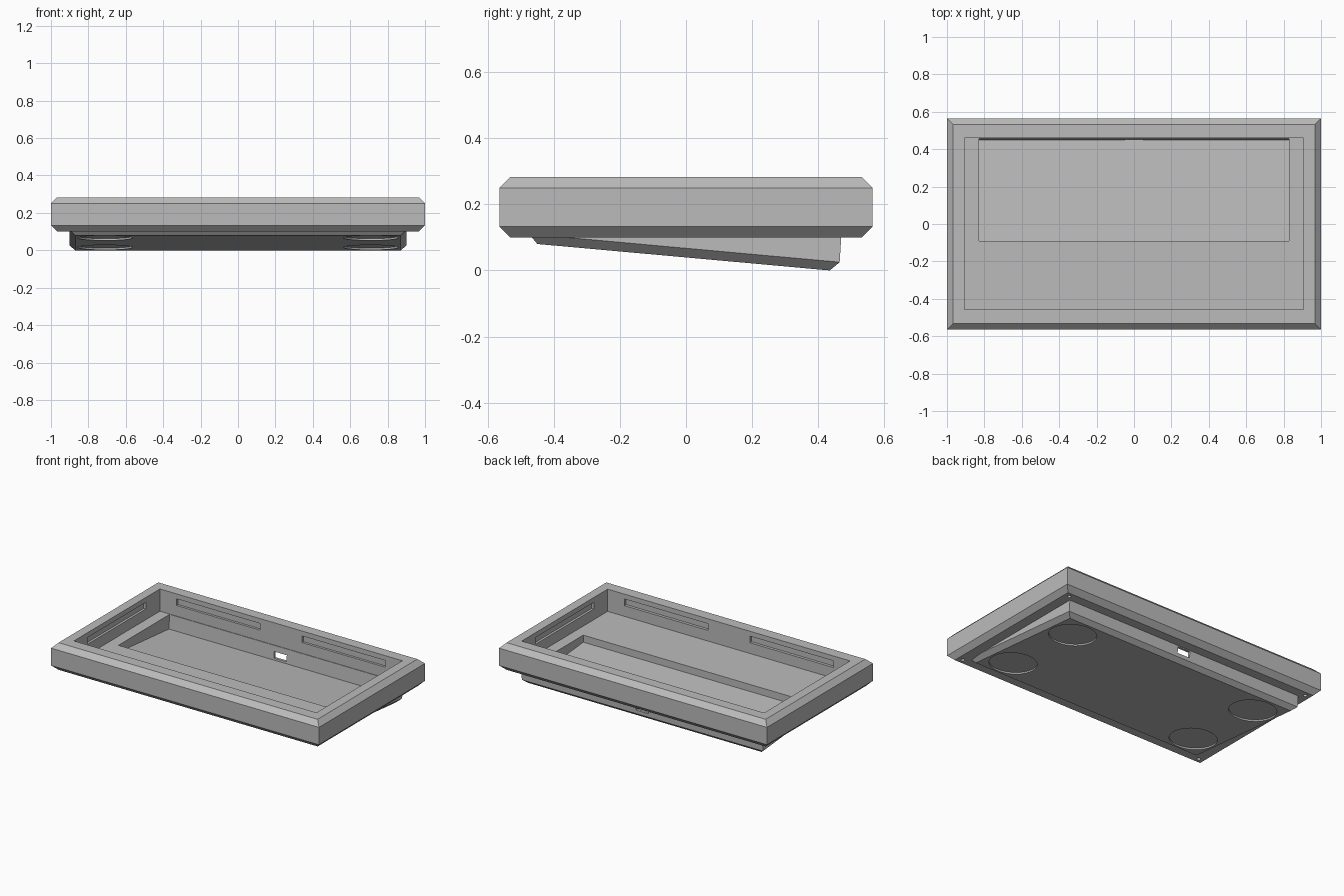
import bpy, bmesh, math

if "Cube" in bpy.data.objects:
    bpy.data.objects.remove(bpy.data.objects["Cube"])

grey = bpy.data.materials.new("case grey")
grey.diffuse_color = (0.5, 0.5, 0.5, 1)
grey.use_nodes = True
grey.node_tree.nodes["Principled BSDF"].inputs["Base Color"].default_value = grey.diffuse_color

SLOPE = 0.0904                      # tilt of the rear wedge
TILT = -math.atan(SLOPE)


def base_z(y):
    return SLOPE * (0.435 - y)


def loft(name, rings):
    """Solid from four-cornered rings: (half_x, y_front, z_front, y_back, z_back)."""
    bm = bmesh.new()
    loops = []
    for hx, yf, zf, yb, zb in rings:
        pts = [(-hx, yf, zf), (hx, yf, zf), (hx, yb, zb), (-hx, yb, zb)]
        loops.append([bm.verts.new(p) for p in pts])
    for a, b in zip(loops, loops[1:]):
        for i in range(4):
            j = (i + 1) % 4
            bm.faces.new((a[i], a[j], b[j], b[i]))
    bm.faces.new(loops[0][::-1])
    bm.faces.new(loops[-1])
    bmesh.ops.recalc_face_normals(bm, faces=bm.faces)
    me = bpy.data.meshes.new(name)
    bm.to_mesh(me)
    bm.free()
    me.materials.append(grey)
    ob = bpy.data.objects.new(name, me)
    bpy.context.collection.objects.link(ob)
    return ob


def box(name, x0, x1, y0, y1, z0, z1):
    ob = loft(name, [((x1 - x0) / 2, y0, z, y1, z) for z in (z0, z1)])
    ob.location.x = (x0 + x1) / 2
    return ob


def cylinder(name, r, depth, loc, tilt=0.0, sides=48):
    bpy.ops.mesh.primitive_cylinder_add(vertices=sides, radius=r, depth=depth,
                                        location=loc, rotation=(tilt, 0, 0))
    ob = bpy.context.object
    ob.name = name
    ob.data.materials.append(grey)
    return ob


def combine(target, tool, operation):
    tool.hide_render = True
    bpy.context.view_layer.update()
    mod = target.modifiers.new("cut", 'BOOLEAN')
    mod.operation = operation
    mod.solver = 'EXACT'
    mod.object = tool
    bpy.context.view_layer.objects.active = target
    bpy.ops.object.modifier_apply(modifier=mod.name)
    bpy.data.objects.remove(tool, do_unlink=True)


# Chamfered frame body
case = loft("case", [(hx, -hy, z, hy, z) for hx, hy, z in
                     ((0.967, 0.532, 0.10), (1, 0.565, 0.133),
                      (1, 0.565, 0.25), (0.967, 0.532, 0.283))])

# Tilted wedge under the body
wedge = loft("wedge", [(0.87, -0.45, base_z(-0.45), 0.435, 0),
                       (0.90, -0.475, 0.110, 0.465, 0.025),
                       (0.90, -0.475, 0.120, 0.471, 0.120)])
combine(case, wedge, 'UNION')

# Main cavity and the sloped recess in its floor
combine(case, box("cavity", -0.905, 0.905, -0.457, 0.46, 0.133, 0.4), 'DIFFERENCE')
combine(case, loft("recess", [(0.83, -0.09, base_z(-0.09) + 0.038, 0.449, 0.037),
                              (0.83, -0.09, 0.16, 0.458, 0.16)]), 'DIFFERENCE')

# Clip slots in the four inner walls
for s in (-1, 1):
    for x0, x1 in ((-0.78, -0.157), (0.157, 0.78)):
        y0, y1 = sorted((s * 0.44, s * 0.476))
        combine(case, box("slot", x0, x1, y0, y1, 0.205, 0.25), 'DIFFERENCE')
    x0, x1 = sorted((s * 0.88, s * 0.921))
    combine(case, box("slot", x0, x1, -0.31, 0.31, 0.205, 0.25), 'DIFFERENCE')

# Cable port through the rear wall
combine(case, box("port", -0.047, 0.047, 0.42, 0.55, 0.05, 0.093), 'DIFFERENCE')

# Round foot pockets and corner screw holes underneath
for sx in (-1, 1):
    for sy in (-1, 1):
        y = sy * 0.28 - 0.01
        combine(case, cylinder("foot_pocket", 0.146, 0.02,
                               (sx * 0.71, y, base_z(y)), TILT), 'DIFFERENCE')
        combine(case, cylinder("screw_hole", 0.012, 0.1,
                               (sx * 0.93, sy * 0.5, 0.10), 0, 16), 'DIFFERENCE')
